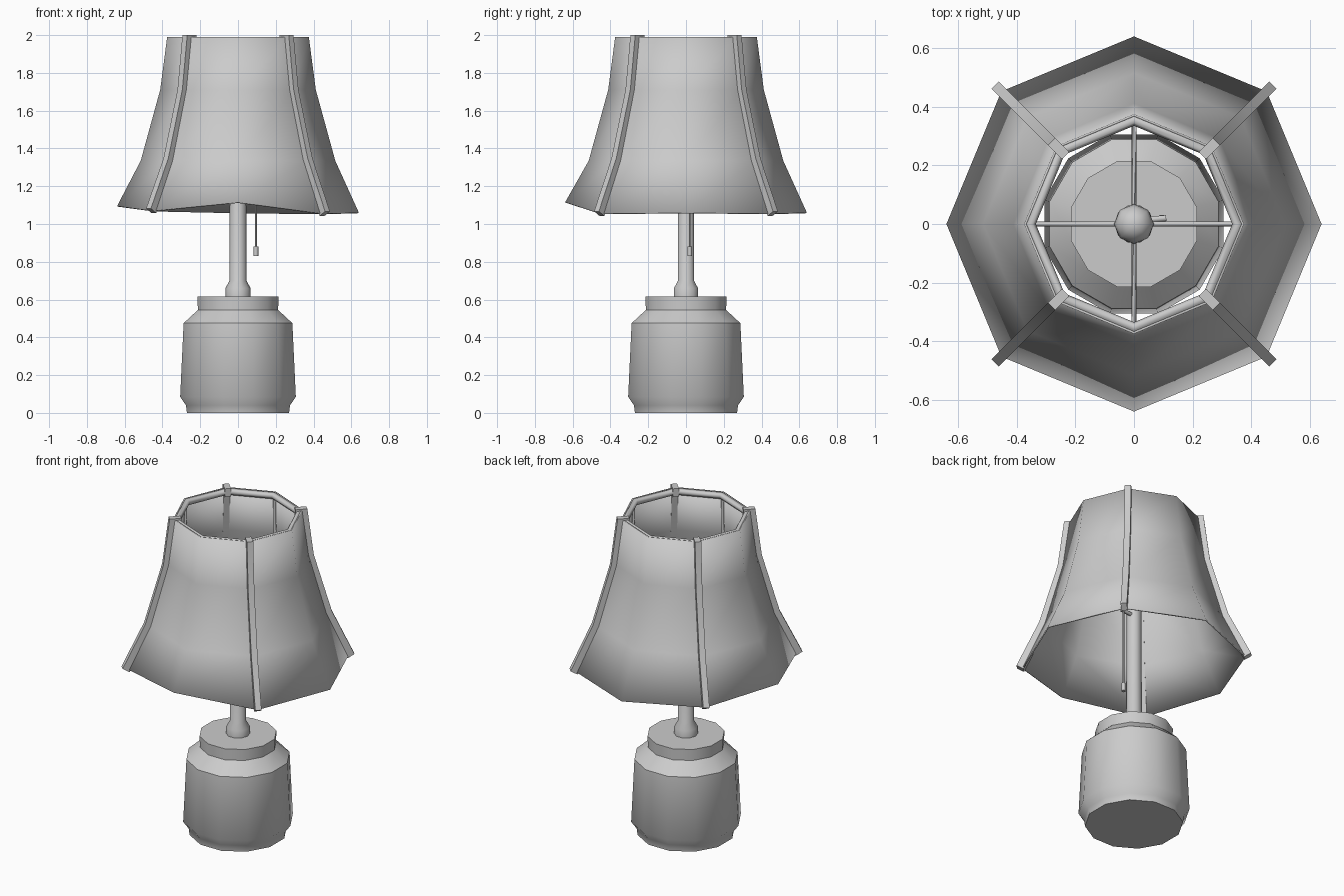
import bpy, bmesh, math
from mathutils import Vector

if "Cube" in bpy.data.objects:
    bpy.data.objects.remove(bpy.data.objects["Cube"])


def finish(name, bm, angle=40):
    bmesh.ops.recalc_face_normals(bm, faces=bm.faces)
    me = bpy.data.meshes.new(name)
    bm.to_mesh(me)
    bm.free()
    ob = bpy.data.objects.new(name, me)
    bpy.context.collection.objects.link(ob)
    bpy.ops.object.select_all(action='DESELECT')
    bpy.context.view_layer.objects.active = ob
    ob.select_set(True)
    if angle:
        bpy.ops.object.shade_smooth_by_angle(angle=math.radians(angle))
    return ob


def bridge(bm, rings, closed=True):
    n = len(rings[0])
    for a, b in zip(rings, rings[1:]):
        for i in range(n if closed else n - 1):
            j = (i + 1) % n
            bm.faces.new((a[i], a[j], b[j], b[i]))


def lathe(name, profile, sides, turn=0.0, angle=40):
    bm = bmesh.new()
    rings = [[bm.verts.new((r * math.cos(turn + math.tau * i / sides),
                            r * math.sin(turn + math.tau * i / sides), z))
              for i in range(sides)] for r, z in profile]
    bridge(bm, rings)
    bm.faces.new(rings[0])
    bm.faces.new(rings[-1])
    return finish(name, bm, angle)


def rod(name, pts, radius, sides=6):
    # round bar swept through the points
    bm = bmesh.new()
    pts = [Vector(p) for p in pts]
    rings = []
    for i, p in enumerate(pts):
        t = (pts[min(i + 1, len(pts) - 1)] - pts[max(i - 1, 0)]).normalized()
        ref = Vector((0, 1, 0)) if abs(t.y) < 0.8 else Vector((1, 0, 0))
        u = t.cross(ref).normalized()
        v = t.cross(u)
        rings.append([bm.verts.new(p + radius * (u * math.cos(math.tau * k / sides)
                      + v * math.sin(math.tau * k / sides))) for k in range(sides)])
    bridge(bm, rings)
    bm.faces.new(rings[0])
    bm.faces.new(rings[-1])
    return finish(name, bm, 65)


def polar(r, a, z):
    return Vector((r * math.cos(a), r * math.sin(a), z))


# Jar-shaped base
lathe("base", [(0.28, 0), (0.285, 0.04), (0.317, 0.085), (0.298, 0.475),
               (0.22, 0.545), (0.222, 0.615)], 12, math.radians(15))

# Stem with collar
lathe("stem", [(0.067, 0.61), (0.067, 0.66), (0.045, 0.70), (0.042, 1.60)], 10)

# Flared eight-sided shade with an uneven lower edge
bottom = [1.06, 1.055, 1.06, 1.07, 1.095, 1.07, 1.115, 1.055]
levels = [(0.64, None), (0.515, 1.335), (0.412, 1.71), (0.375, 1.99)]
bm = bmesh.new()
rings = [[bm.verts.new(polar(r, i * math.pi / 4, bottom[i] if z is None else z))
          for i in range(8)] for r, z in levels]
bridge(bm, rings)
shade = finish("shade", bm, 60)
mod = shade.modifiers.new("thickness", 'SOLIDIFY')
mod.thickness = 0.008

# Top rim ring
bm = bmesh.new()
rings = []
for i in range(8):
    a = i * math.pi / 4
    rings.append([bm.verts.new(polar(0.355 + 0.02 * math.cos(k * math.tau / 6), a,
                  1.972 + 0.02 * math.sin(k * math.tau / 6))) for k in range(6)])
bridge(bm, rings + rings[:1])
finish("top_rim", bm, 65)

# Square ribs over the four diagonal corners
for i in (1, 3, 5, 7):
    a = i * math.pi / 4
    side = Vector((-math.sin(a), math.cos(a), 0))
    zb = bottom[i]
    path = [(0.355, 0.37 + 0.028, 2.0), (0.395, 0.435, 1.71),
            (0.50, 0.54, 1.335), (0.63, 0.67, zb)]
    bm = bmesh.new()
    rings = []
    for ri, ro, z in path:
        dz = 0.012 if z < 1.5 else 0
        rings.append([bm.verts.new(polar(r, a, z + s * dz) + side * w) for r, w, s in
                      ((ri, -0.018, -1), (ro, -0.018, 1), (ro, 0.018, 1), (ri, 0.018, -1))])
    bridge(bm, rings)
    bm.faces.new(rings[0])
    bm.faces.new(rings[-1])
    finish(f"rib_{i}", bm, 30)
    # Hook where the rib wraps over the rim
    bm = bmesh.new()
    bmesh.ops.create_cube(bm, size=1)
    for v in bm.verts:
        v.co = polar(0.355 + v.co.x * 0.05, a, 1.975 + v.co.z * 0.05) + side * v.co.y * 0.036
    finish(f"rib_hook_{i}", bm, 0)

# Spider arms holding the shade on the stem
for i in range(4):
    a = i * math.pi / 2
    rod(f"spider_arm_{i}", [polar(0.0, a, 1.60), polar(0.37, a, 1.60),
                            polar(0.362, a, 1.97)], 0.009)

# Finial ball
bm = bmesh.new()
bmesh.ops.create_uvsphere(bm, u_segments=8, v_segments=6, radius=0.068)
bmesh.ops.translate(bm, verts=bm.verts, vec=(0, 0, 1.62))
finish("finial", bm, 60)

# Pull switch: arm, cord and weight
rod("switch_arm", [(0, 0.01, 1.36), (0.11, 0.02, 1.36)], 0.012)
rod("pull_cord", [(0.095, 0.02, 1.36), (0.095, 0.02, 0.87)], 0.005)
rod("pull_weight", [(0.095, 0.02, 0.88), (0.095, 0.02, 0.83)], 0.013)
